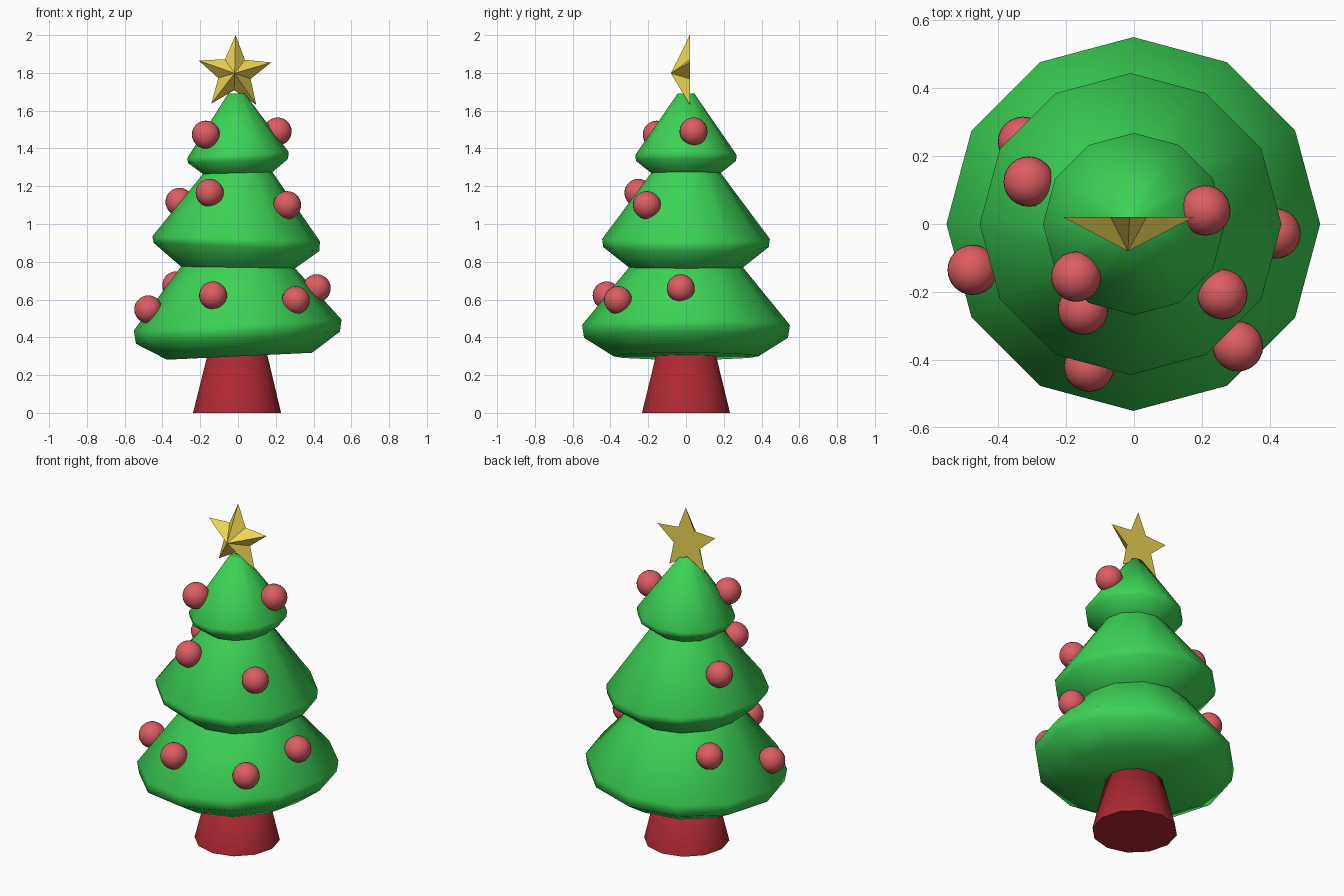
import bpy, bmesh, math

if "Cube" in bpy.data.objects:
    bpy.data.objects.remove(bpy.data.objects["Cube"])


def material(name, rgb):
    m = bpy.data.materials.new(name)
    m.diffuse_color = (*rgb, 1)
    m.use_nodes = True
    m.node_tree.nodes["Principled BSDF"].inputs["Base Color"].default_value = m.diffuse_color
    return m


def make_object(name, bm, mat, angle):
    bmesh.ops.recalc_face_normals(bm, faces=bm.faces)
    mesh = bpy.data.meshes.new(name)
    bm.to_mesh(mesh)
    bm.free()
    mesh.materials.append(mat)
    ob = bpy.data.objects.new(name, mesh)
    bpy.context.collection.objects.link(ob)
    bpy.ops.object.select_all(action='DESELECT')
    ob.select_set(True)
    bpy.context.view_layer.objects.active = ob
    bpy.ops.object.shade_smooth_by_angle(angle=math.radians(angle))
    return ob


def lathe(name, rings, mat, angle, sides=12):
    """Stack rings of (radius, height, sideways tilt, x centre), capped at both ends."""
    bm = bmesh.new()
    loops = []
    for r, z, tilt, cx in rings:
        loop = []
        for i in range(sides):
            a = 2 * math.pi * i / sides
            x = r * math.cos(a)
            loop.append(bm.verts.new((cx + x, r * math.sin(a), z + tilt * x)))
        loops.append(loop)
    for lo, hi in zip(loops, loops[1:]):
        for i in range(sides):
            j = (i + 1) % sides
            bm.faces.new((lo[i], lo[j], hi[j], hi[i]))
    bm.faces.new(loops[0][::-1])
    bm.faces.new(loops[-1])
    return make_object(name, bm, mat, angle)


green = material("green", (0.045, 0.65, 0.09))
brown_red = material("trunk_red", (0.42, 0.022, 0.035))
red = material("bauble_red", (0.72, 0.11, 0.125))
gold = material("gold", (0.85, 0.68, 0.09))

# Trunk
lathe("trunk", [(0.233, 0, 0, -0.005), (0.155, 0.32, 0, -0.003)], brown_red, 100)

# Foliage: three slightly tilted tiers
lathe("foliage", [
    (0.384, 0.30, 0.048, 0.008),
    (0.54, 0.398, 0.06, 0.0), (0.55, 0.465, 0.053, -0.002),
    (0.302, 0.77, -0.015, 0.0),
    (0.438, 0.878, -0.05, -0.008), (0.444, 0.921, -0.03, -0.01),
    (0.184, 1.27, 0.028, -0.002),
    (0.265, 1.334, 0.04, 0.0), (0.268, 1.366, 0.06, 0.0),
    (0.043, 1.692, 0, -0.008),
], green, 62)

# Star: flat back, pyramid front
bm = bmesh.new()
cx, cz, back = -0.018, 1.798, 0.02
rim = []
for i in range(10):
    r = 0.202 if i % 2 == 0 else 0.09
    a = math.radians(90 - 1.5 + 36 * i)
    rim.append(bm.verts.new((cx + r * math.cos(a), back, cz + r * math.sin(a))))
apex = bm.verts.new((cx, -0.08, cz))
for i in range(10):
    bm.faces.new((rim[i], rim[(i + 1) % 10], apex))
bm.faces.new(rim)
make_object("star", bm, gold, 30)

# Baubles
spots = [
    (-0.17, -0.155, 1.473), (0.21, 0.04, 1.49),
    (-0.31, 0.125, 1.117), (-0.15, -0.252, 1.165), (0.26, -0.207, 1.10),
    (-0.475, -0.135, 0.548), (-0.132, -0.42, 0.622), (0.306, -0.36, 0.597),
    (0.417, -0.028, 0.66), (-0.327, 0.242, 0.675),
]
for n, p in enumerate(spots, 1):
    bm = bmesh.new()
    bmesh.ops.create_uvsphere(bm, u_segments=24, v_segments=14, radius=0.074)
    make_object(f"bauble_{n}", bm, red, 60).location = p
